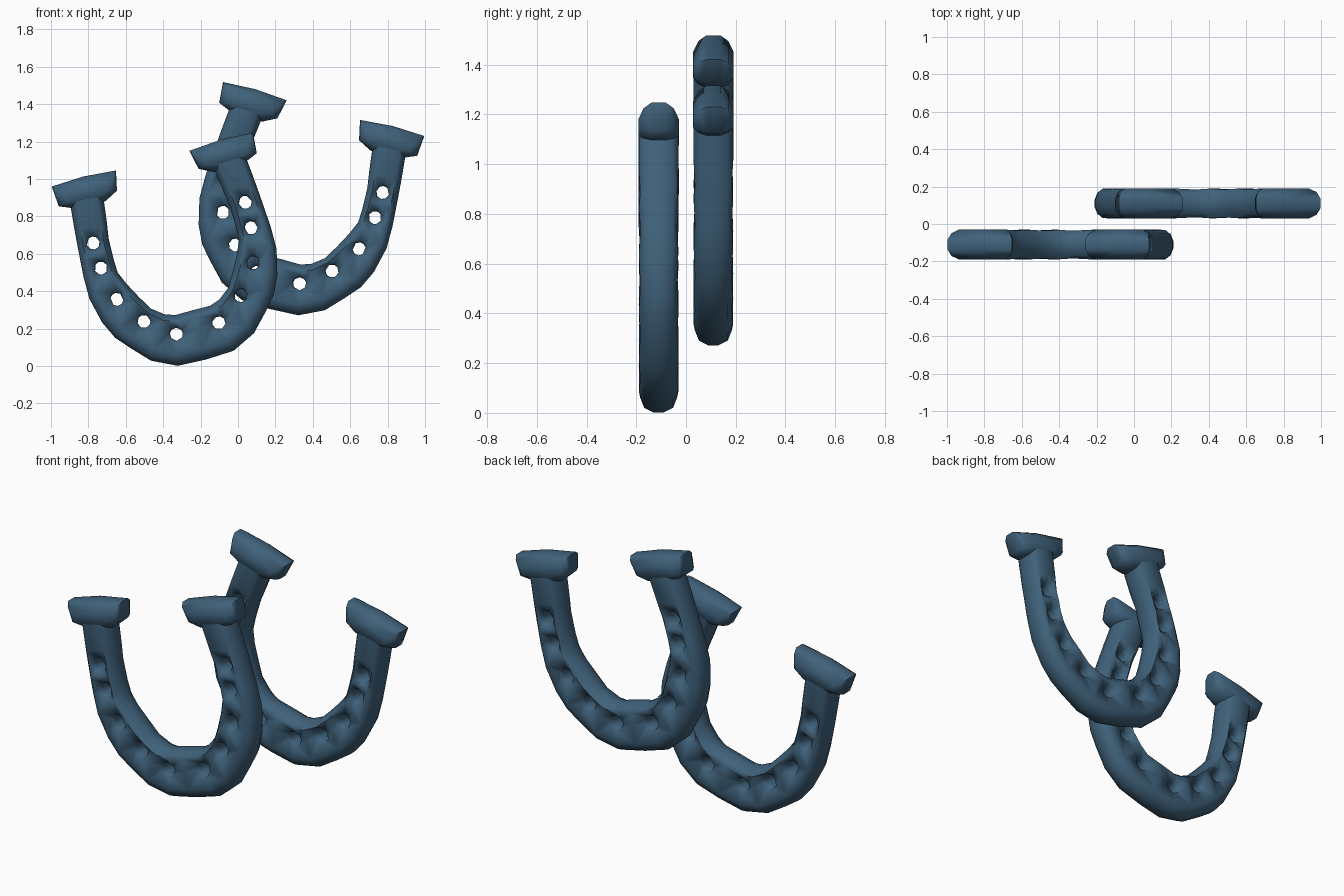
import bpy, bmesh, math
from mathutils import Vector

cube = bpy.data.objects.get("Cube")
if cube:
    bpy.data.objects.remove(cube, do_unlink=True)

steel = bpy.data.materials.new("blue_steel")
steel.use_nodes = True
colour = (0.05, 0.12, 0.195, 1)
steel.diffuse_color = colour
steel.node_tree.nodes["Principled BSDF"].inputs["Base Color"].default_value = colour

# Half of the arch: outer edge, inner edge, position of the nail line between them
HALF = [
    ((0, .005), (0, .278), .6),
    ((.155, .012), (.095, .277), .62),
    ((.285, .075), (.15, .295), .64),
    ((.375, .17), (.215, .345), .67),
    ((.44, .245), (.262, .425), .63),
    ((.485, .34), (.305, .505), .6),
    ((.518, .48), (.335, .575), .56),
    ((.518, .60), (.338, .64), .57),
    ((.512, .69), (.337, .70), .52),
    ((.507, .76), (.335, .765), .5),
    ((.50, .85), (.322, .85), .5),
    ((.482, 1.04), (.298, 1.04), .5),
]
CAP = [(.203, 1.106), (.38, 1.12), (.557, 1.112), (.548, 1.0),
       (.488, .975), (.30, .962), (.226, 1.0)]
HOLE_RINGS = [(-.062, .045), (-.03, .035), (.03, .035), (.062, .045)]


def finish(bm, name, angle, place):
    bmesh.ops.recalc_face_normals(bm, faces=bm.faces[:])
    mesh = bpy.data.meshes.new(name)
    bm.to_mesh(mesh)
    bm.free()
    mesh.materials.append(steel)
    obj = bpy.data.objects.new(name, mesh)
    bpy.context.collection.objects.link(obj)
    obj.location, obj.rotation_euler = place[0], (0, place[1], 0)
    bpy.ops.object.select_all(action='DESELECT')
    obj.select_set(True)
    bpy.context.view_layer.objects.active = obj
    bpy.ops.object.shade_smooth_by_angle(angle=math.radians(angle))


def bridge(bm, a, b):
    n = len(a)
    for i in range(n):
        j = (i + 1) % n
        bm.faces.new((a[i], a[j], b[j], b[i]))


def section(mid, is_hole):
    # Rounded bar section: (position from outer to inner edge, depth)
    y = .074 if is_hole else .079
    front = [(0, .02), (.07, .058), (.35 * mid, y), (mid, .08),
             (1 - .35 * (1 - mid), y), (.93, .058), (1, .02)]
    return [(t, -d) for t, d in front] + [(t, d) for t, d in reversed(front)]


def make_shoe(name, place):
    bm = bmesh.new()
    stations = [(-1, i) for i in range(len(HALF) - 1, 0, -1)]
    stations += [(1, i) for i in range(len(HALF))]
    last = len(HALF) - 1
    loops, holes = [], {}
    for k, (side, i) in enumerate(stations):
        outer, inner, mid = HALF[i]
        o = Vector((side * outer[0], 0, outer[1]))
        n = Vector((side * inner[0], 0, inner[1]))
        is_hole = i % 2 == 1 and i < last
        if is_hole:
            holes[k] = o.lerp(n, mid)
        loops.append([bm.verts.new(o.lerp(n, t) + Vector((0, y, 0)))
                      for t, y in section(mid, is_hole)])
    # Skin of the bar, leaving the nail panels open
    open_columns = {2, 3, 9, 10}
    for k in range(len(loops) - 1):
        a, b = loops[k], loops[k + 1]
        pierced = k in holes or k + 1 in holes
        for j in range(len(a)):
            if pierced and j in open_columns:
                continue
            m = (j + 1) % len(a)
            bm.faces.new((a[j], a[m], b[m], b[j]))
    bm.faces.new(loops[0])
    bm.faces.new(loops[-1])
    # Funnel-shaped nail holes through both faces
    for k, centre in holes.items():
        def panel(c0, c1, c2):
            p, q, r = loops[k - 1], loops[k], loops[k + 1]
            return [p[c0], p[c1], p[c2], q[c2], r[c2], r[c1], r[c0], q[c0]]
        front, back = panel(2, 3, 4), panel(11, 10, 9)
        previous = front
        for depth, radius in HOLE_RINGS:
            ring = []
            for v in front:
                d = v.co - centre
                d.y = 0
                ring.append(bm.verts.new(centre + d.normalized() * radius
                                         + Vector((0, depth, 0))))
            bridge(bm, previous, ring)
            previous = ring
        bridge(bm, previous, back)
    # Drop the unused panel centres
    bmesh.ops.delete(bm, geom=[v for v in bm.verts if not v.link_faces],
                     context='VERTS')
    finish(bm, name, 70, place)


def make_cap(name, side, place):
    # Outline stacked through the depth and shrunk towards both faces
    bm = bmesh.new()
    half = [(.081, .72, .4), (.06, .92, .78), (.028, 1, 1)]
    layers = [(-y, a, b) for y, a, b in half] + half[::-1]
    loops = []
    for y, su, sv in layers:
        loops.append([bm.verts.new((side * (.38 + (u - .38) * su), y,
                                    1.02 + (v - 1.02) * sv)) for u, v in CAP])
    for a, b in zip(loops, loops[1:]):
        bridge(bm, a, b)
    bm.faces.new(loops[0])
    bm.faces.new(loops[-1])
    finish(bm, name, 75, place)


# Two overlapping shoes leaning opposite ways
tilt = math.radians(15)
for label, place in (("front", ((-.17, -.11, .03), -tilt)),
                     ("back", ((.17, .11, .30), tilt))):
    make_shoe(label + "_horseshoe", place)
    make_cap(label + "_left_heel", 1, place)
    make_cap(label + "_right_heel", -1, place)
